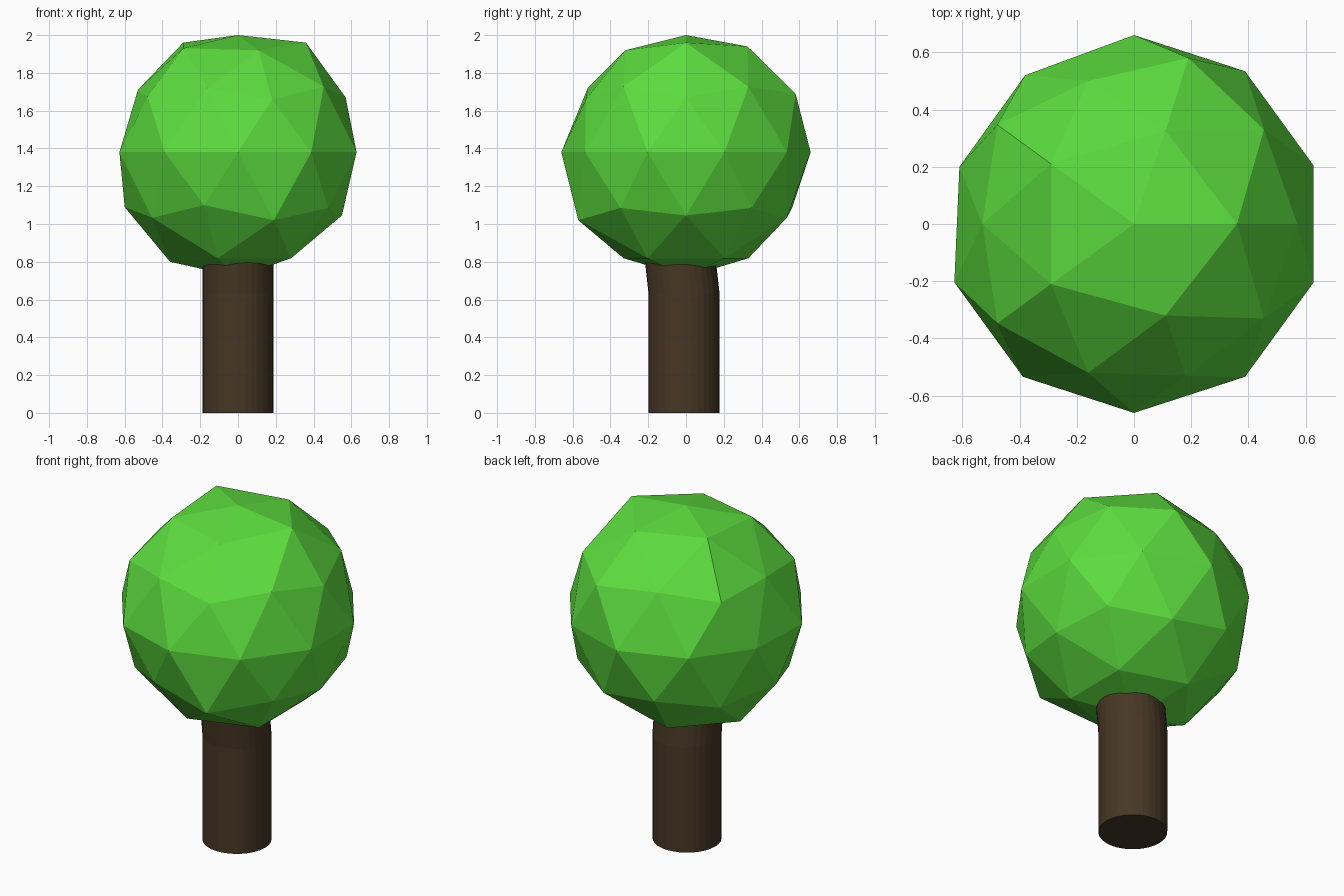
import bpy, bmesh, math
from mathutils import Vector

if "Cube" in bpy.data.objects:
    bpy.data.objects.remove(bpy.data.objects["Cube"])


def material(name, rgb):
    m = bpy.data.materials.new(name)
    m.diffuse_color = (*rgb, 1)
    m.use_nodes = True
    m.node_tree.nodes["Principled BSDF"].inputs["Base Color"].default_value = m.diffuse_color
    return m


def add_object(name, bm, mat):
    bmesh.ops.recalc_face_normals(bm, faces=bm.faces)
    mesh = bpy.data.meshes.new(name)
    bm.to_mesh(mesh)
    bm.free()
    mesh.materials.append(mat)
    ob = bpy.data.objects.new(name, mesh)
    bpy.context.collection.objects.link(ob)
    return ob


leaf_green = material("leaf green", (0.107, 0.716, 0.048))
bark_brown = material("bark brown", (0.062, 0.038, 0.018))

# Canopy: faceted ball with a few corners nudged to look irregular
CENTRE, RADIUS = Vector((0, 0, 1.38)), 0.66
nudged = [
    (0, 0, 2.0), (0.36, 0, 1.96), (-0.29, 0.21, 1.96), (-0.29, -0.21, 1.93),
    (0.11, 0.325, 1.94), (0.11, -0.32, 1.92),
    (0.19, 0.58, 1.69), (0.18, -0.53, 1.66), (-0.16, -0.52, 1.72),
    (-0.16, 0.50, 1.71), (-0.53, 0, 1.71), (0.57, 0, 1.67),
    (-0.61, 0.2, 1.38), (-0.38, 0.52, 1.38),
    (0.19, -0.57, 1.02), (-0.18, -0.54, 1.10), (0.55, 0, 1.045),
    (-0.60, 0, 1.09), (-0.36, 0, 0.80),
]
bm = bmesh.new()
bmesh.ops.create_icosphere(bm, subdivisions=2, radius=RADIUS)
bmesh.ops.translate(bm, verts=bm.verts, vec=CENTRE)
for p in map(Vector, nudged):
    min(bm.verts, key=lambda v: (v.co - p).length).co = p
add_object("canopy", bm, leaf_green)

# Trunk: straight column whose upper part leans forward into the canopy
SIDES = 32
sections = [(0, -0.01, 0.188), (0.63, -0.01, 0.188), (0.86, -0.036, 0.188)]
bm = bmesh.new()
rings = []
for z, y, r in sections:
    rings.append([bm.verts.new((r * math.cos(a), y + r * math.sin(a), z))
                  for a in (2 * math.pi * i / SIDES for i in range(SIDES))])
for lo, hi in zip(rings, rings[1:]):
    for i in range(SIDES):
        j = (i + 1) % SIDES
        bm.faces.new((lo[i], lo[j], hi[j], hi[i]))
bm.faces.new(rings[0])
bm.faces.new(rings[-1])
add_object("trunk", bm, bark_brown)
